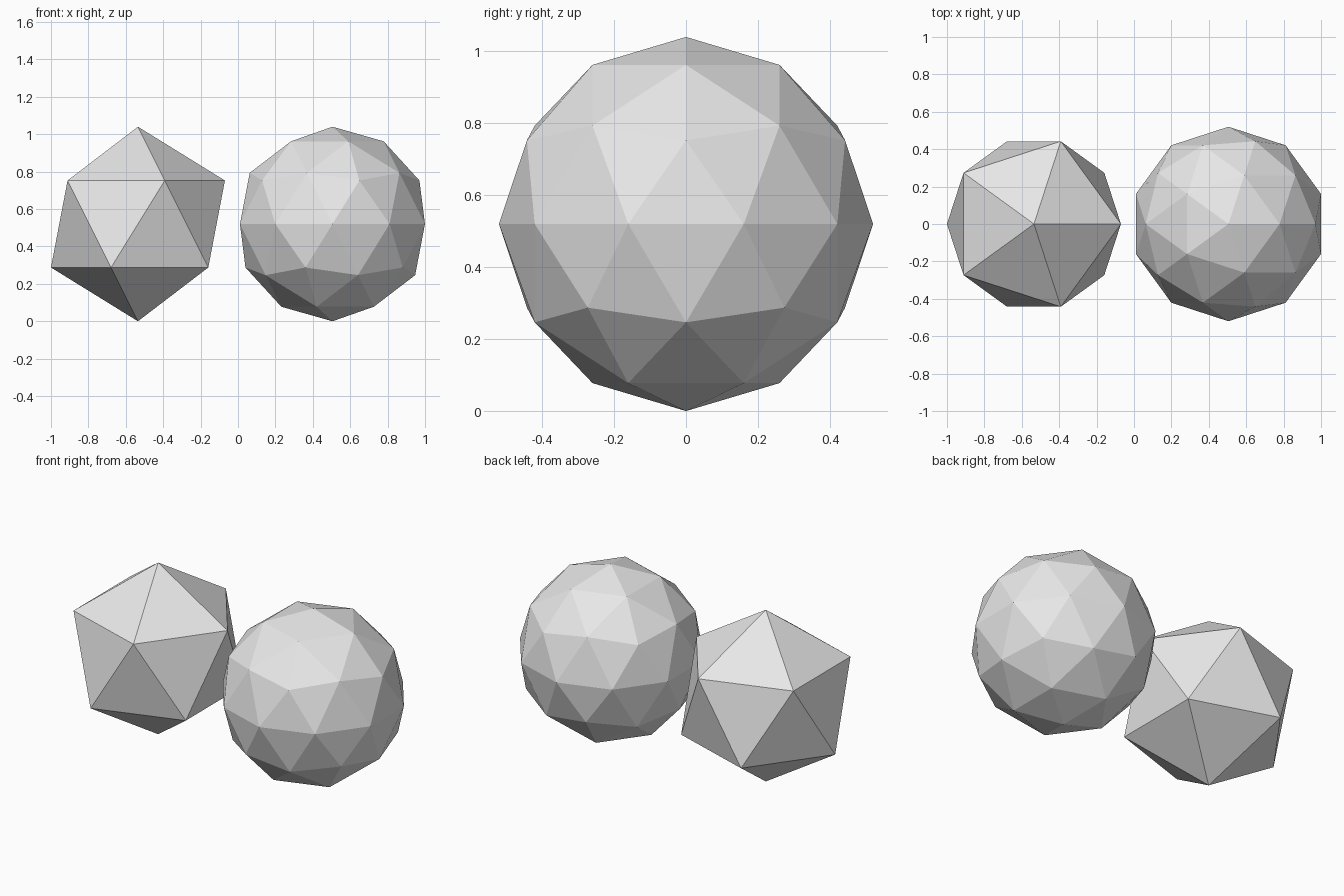
import bpy

if "Cube" in bpy.data.objects:
    bpy.data.objects.remove(bpy.data.objects["Cube"], do_unlink=True)

RADIUS = 0.52

# Plain grey surface
grey = bpy.data.materials.new("light_grey")
grey.use_nodes = True
color = (0.8, 0.8, 0.8, 1)
grey.diffuse_color = color
grey.node_tree.nodes["Principled BSDF"].inputs["Base Color"].default_value = color


def faceted_ball(name, x, subdivisions):
    bpy.ops.mesh.primitive_ico_sphere_add(
        subdivisions=subdivisions, radius=RADIUS, location=(x, 0, RADIUS))
    ball = bpy.context.object
    ball.name = name
    ball.data.materials.append(grey)
    bpy.ops.object.shade_flat()


# Twenty-sided solid, then the same solid subdivided once onto a sphere
faceted_ball("icosahedron", -0.535, 1)
faceted_ball("subdivided_ball", 0.505, 2)
